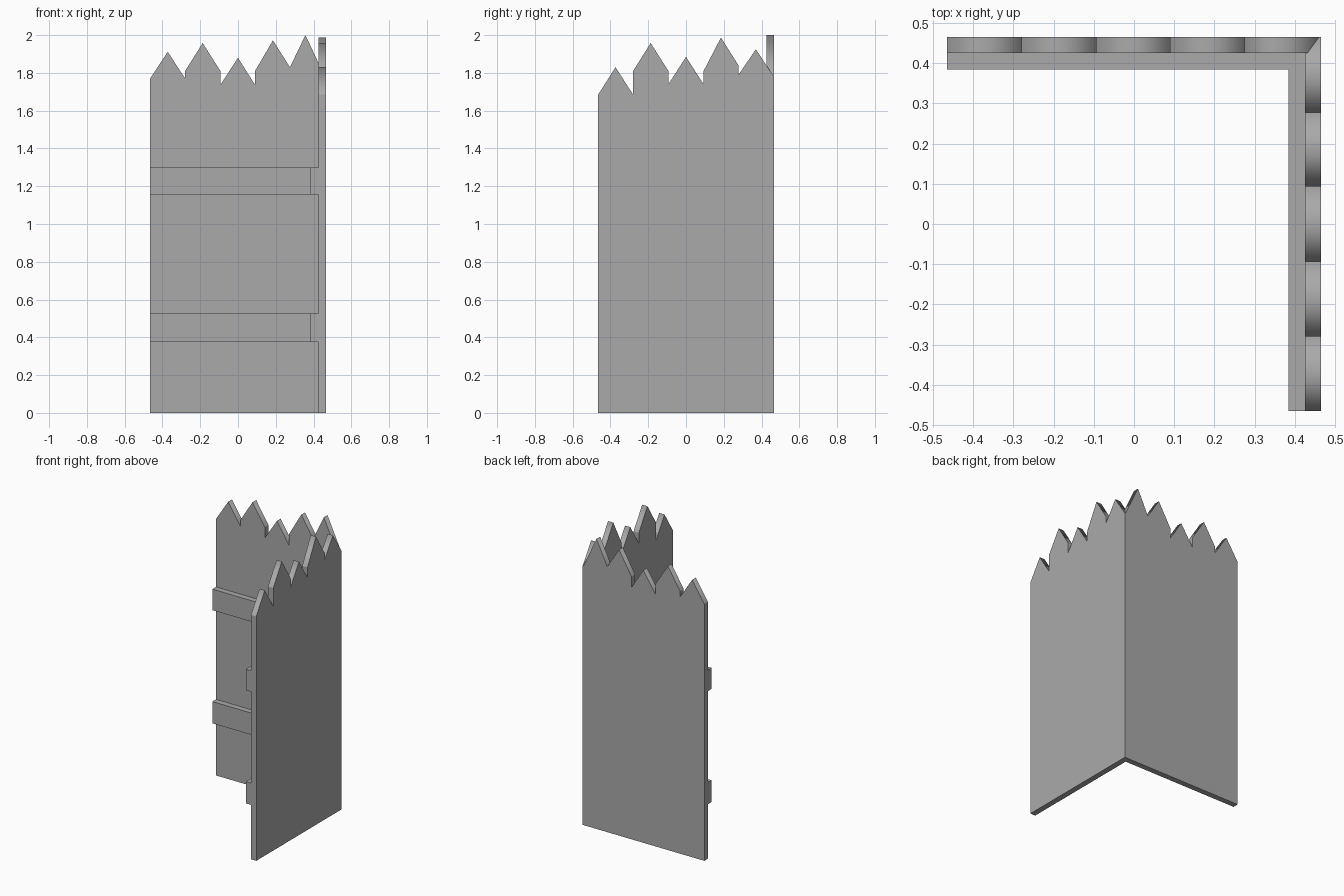
import bpy
import bmesh
from mathutils import Matrix
from math import pi

cube = bpy.data.objects.get("Cube")
if cube:
    bpy.data.objects.remove(cube, do_unlink=True)

HALF = 0.465      # half the width of each fence panel
BOARD = 0.04      # thickness of boards and rails

grey = bpy.data.materials.new("plain grey")
grey.use_nodes = True
colour = (0.4, 0.4, 0.4, 1)
grey.diffuse_color = colour
grey.node_tree.nodes["Principled BSDF"].inputs["Base Color"].default_value = colour


def finish(name, bm):
    bmesh.ops.recalc_face_normals(bm, faces=bm.faces)
    mesh = bpy.data.meshes.new(name)
    bm.to_mesh(mesh)
    bm.free()
    mesh.materials.append(grey)
    obj = bpy.data.objects.new(name, mesh)
    bpy.context.collection.objects.link(obj)
    return obj


def panel(name, planks, matrix):
    """Picket panel; each plank is (left x, left z, tip x, tip z, right x, right z)."""
    points = [(-HALF, 0)]
    tips = set()
    for lx, lz, tx, tz, rx, rz in planks:
        for p in ((lx, lz), (tx, tz), (rx, rz)):
            if p != points[-1]:
                points.append(p)
        tips.add((tx, tz))
    points.append((HALF, 0))

    bm = bmesh.new()
    front = [bm.verts.new((x, HALF - BOARD, z)) for x, z in points]
    back = [bm.verts.new((x, HALF, z)) for x, z in points]
    bm.faces.new(front)
    bm.faces.new(back[::-1])
    for i in range(len(points)):
        j = (i + 1) % len(points)
        bm.faces.new((front[i], front[j], back[j], back[i]))

    # Only the ridge of each pointed tip is rounded in shading
    for face in bm.faces:
        face.smooth = True
    for edge in bm.edges:
        edge.smooth = False
    for p, a, b in zip(points, front, back):
        if p in tips:
            bm.edges.get((a, b)).smooth = True
    bm.transform(matrix)
    return finish(name, bm)


def rail(name, low, high, matrix):
    """Horizontal rail on the inner face of a panel."""
    bm = bmesh.new()
    bmesh.ops.create_cube(bm, size=1)
    right = HALF - BOARD
    for v in bm.verts:
        v.co.x = right if v.co.x > 0 else -HALF
        v.co.y = HALF - BOARD if v.co.y > 0 else HALF - 2 * BOARD
        v.co.z = high if v.co.z > 0 else low
    bm.transform(matrix)
    return finish(name, bm)


# The side panel swaps x and y, so both panels meet in the corner
straight = Matrix.Identity(4)
swapped = Matrix.Rotation(pi / 2, 4, "Z") @ Matrix.Scale(-1, 4, (0, 1, 0))

back_planks = [
    (-HALF, 1.77, -0.372, 1.912, -0.28, 1.77),
    (-0.28, 1.81, -0.187, 1.958, -0.093, 1.81),
    (-0.093, 1.737, 0, 1.88, 0.09, 1.737),
    (0.09, 1.81, 0.185, 1.972, 0.275, 1.83),
    (0.275, 1.83, 0.357, 2.0, HALF, 1.77),
]
side_planks = [
    (-HALF, 1.685, -0.373, 1.83, -0.28, 1.685),
    (-0.28, 1.81, -0.187, 1.958, -0.093, 1.81),
    (-0.093, 1.74, 0, 1.885, 0.093, 1.74),
    (0.093, 1.81, 0.185, 1.987, 0.278, 1.84),
    (0.278, 1.79, 0.37, 1.925, HALF, 1.78),
]

for side, planks, matrix in (("back", back_planks, straight),
                             ("left", side_planks, swapped)):
    panel(side + "_fence_panel", planks, matrix)
    rail(side + "_lower_rail", 0.375, 0.525, matrix)
    rail(side + "_upper_rail", 1.155, 1.30, matrix)
